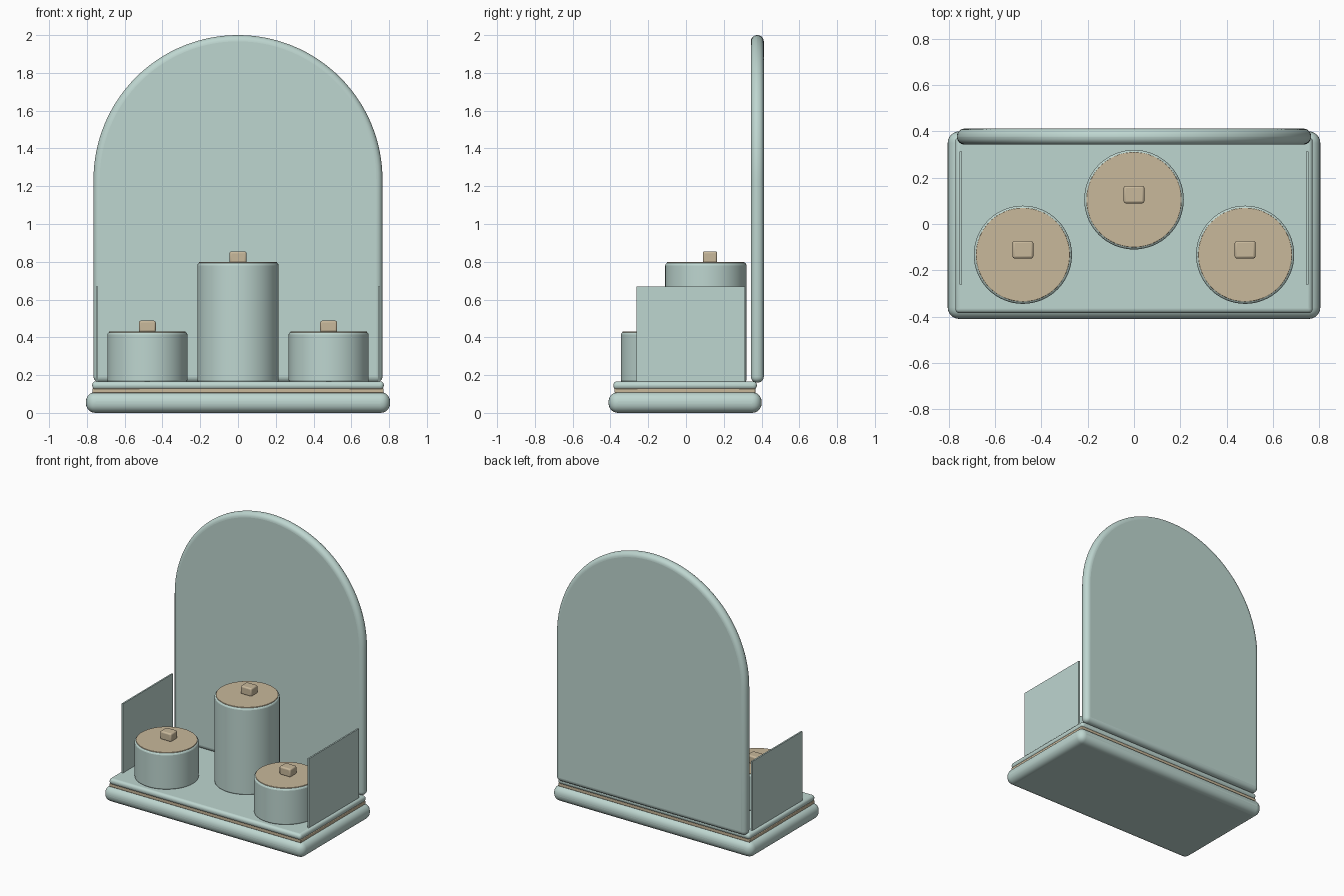
import bpy, bmesh, math
from mathutils import Matrix

if "Cube" in bpy.data.objects:
    bpy.data.objects.remove(bpy.data.objects["Cube"])


def srgb(*rgb):
    return tuple(((c / 255 + 0.055) / 1.055) ** 2.4 for c in rgb) + (1.0,)


def material(name, color):
    m = bpy.data.materials.new(name)
    m.diffuse_color = color
    m.use_nodes = True
    m.node_tree.nodes["Principled BSDF"].inputs["Base Color"].default_value = m.diffuse_color
    return m


TEAL = material("pale_teal", srgb(190, 214, 208))
TAN = material("warm_tan", srgb(200, 184, 155))


def finish(name, bm, mat, bevel=0.0, segments=3):
    me = bpy.data.meshes.new(name)
    bmesh.ops.recalc_face_normals(bm, faces=bm.faces)
    bm.to_mesh(me)
    bm.free()
    me.materials.append(mat)
    ob = bpy.data.objects.new(name, me)
    bpy.context.collection.objects.link(ob)
    if bevel:
        mod = ob.modifiers.new("rounded_edges", 'BEVEL')
        mod.width = bevel
        mod.segments = segments
        mod.limit_method = 'ANGLE'
        mod.angle_limit = math.radians(40)
    bpy.ops.object.select_all(action='DESELECT')
    ob.select_set(True)
    bpy.context.view_layer.objects.active = ob
    bpy.ops.object.shade_smooth_by_angle(angle=math.radians(35))
    return ob


def box(name, x0, x1, y0, y1, z0, z1, mat, bevel=0.0, segments=3):
    bm = bmesh.new()
    m = (Matrix.Translation(((x0 + x1) / 2, (y0 + y1) / 2, (z0 + z1) / 2))
         @ Matrix.Diagonal((x1 - x0, y1 - y0, z1 - z0, 1)))
    bmesh.ops.create_cube(bm, size=1, matrix=m)
    return finish(name, bm, mat, bevel, segments)


def cylinder(name, x, y, r, z0, z1, mat, bevel=0.0):
    bm = bmesh.new()
    bmesh.ops.create_cone(bm, cap_ends=True, segments=64, radius1=r, radius2=r,
                          depth=z1 - z0,
                          matrix=Matrix.Translation((x, y, (z0 + z1) / 2)))
    return finish(name, bm, mat, bevel)


# stepped base: rounded plinth, recessed tan band, thin tray
box("plinth", -0.805, 0.805, -0.41, 0.40, 0.0, 0.11, TEAL, 0.05, 6)
box("tan_band", -0.77, 0.77, -0.378, 0.368, 0.105, 0.13, TAN, 0.004, 2)
box("tray", -0.772, 0.772, -0.385, 0.375, 0.124, 0.167, TEAL, 0.019, 4)

# arched back panel
R, SPRING, BOTTOM = 0.765, 1.235, 0.16
outline = [(-R, BOTTOM), (R, BOTTOM)]
outline += [(R * math.cos(a), SPRING + R * math.sin(a))
            for a in (math.pi * i / 64 for i in range(65))]
bm = bmesh.new()
face = bm.faces.new([bm.verts.new((x, 0.343, z)) for x, z in outline])
ext = bmesh.ops.extrude_face_region(bm, geom=[face])
bmesh.ops.translate(bm, vec=(0, 0.069, 0),
                    verts=[v for v in ext["geom"] if isinstance(v, bmesh.types.BMVert)])
finish("arched_back_panel", bm, TEAL, 0.033, 6)

# thin side panels
for side, s in (("left", -1), ("right", 1)):
    a, b = sorted((s * 0.742, s * 0.753))
    box(side + "_side_panel", a, b, -0.262, 0.313, 0.16, 0.67, TEAL)

# three canisters with lids and square knobs
for tag, x, y, r, top in (("tall", 0, 0.105, 0.215, 0.795),
                          ("left", -0.48, -0.133, 0.212, 0.428),
                          ("right", 0.48, -0.133, 0.212, 0.428)):
    cylinder(tag + "_canister", x, y, r, 0.16, top, TEAL, 0.014)
    cylinder(tag + "_lid", x, y, r - 0.009, top - 0.008, top + 0.004, TAN, 0.003)
    box(tag + "_knob", x - 0.045, x + 0.045, y + 0.022 - 0.038, y + 0.022 + 0.038,
        top, top + 0.06, TAN, 0.01, 3)
